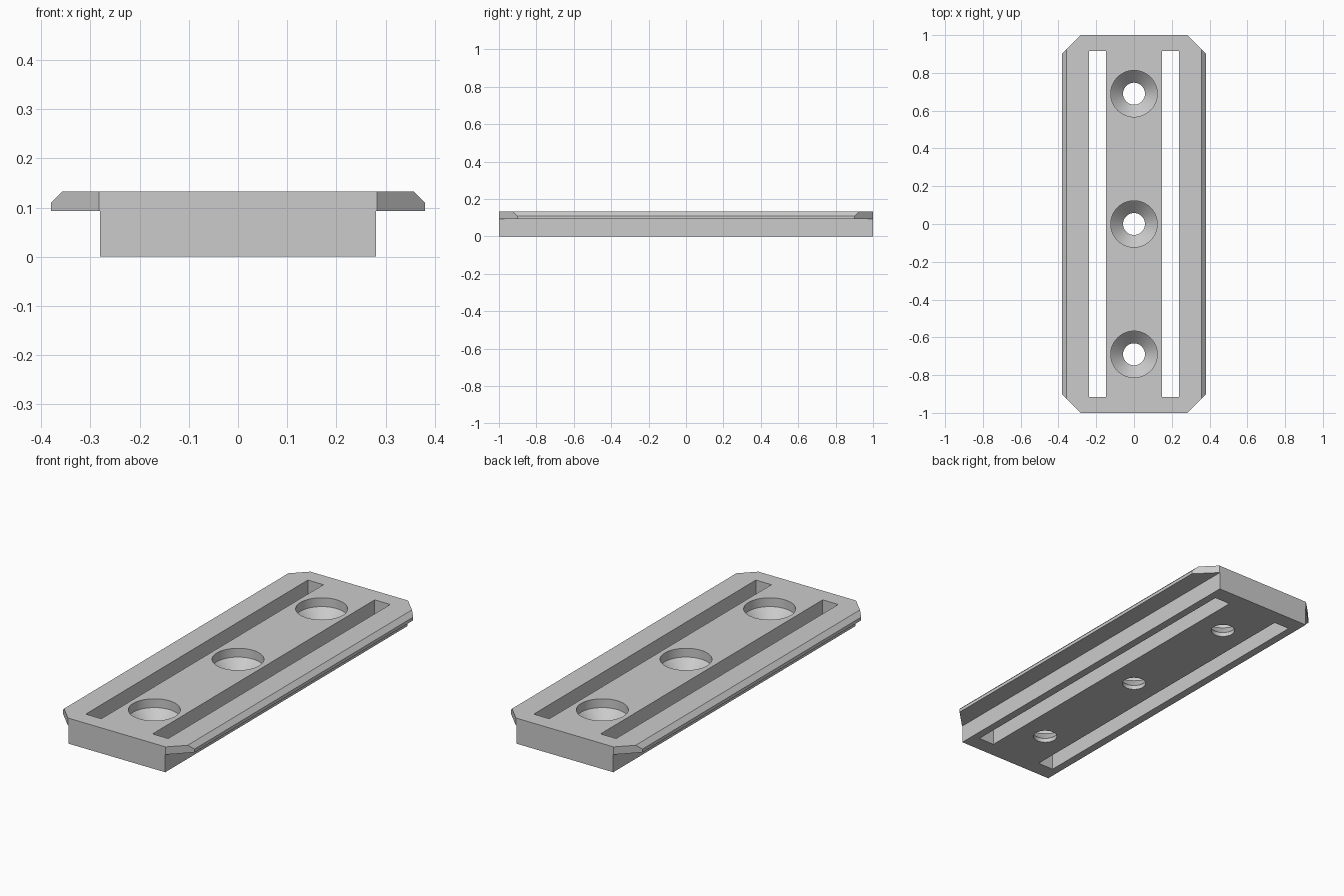
import bpy, bmesh, math
from mathutils import Vector

cube = bpy.data.objects.get("Cube")
if cube:
    bpy.data.objects.remove(cube, do_unlink=True)

TOP = 0.133

grey = bpy.data.materials.new("plain grey")
grey.use_nodes = True
grey.diffuse_color = (0.6, 0.6, 0.6, 1)
grey.node_tree.nodes["Principled BSDF"].inputs["Base Color"].default_value = (0.6, 0.6, 0.6, 1)


def make_object(name, bm):
    bmesh.ops.recalc_face_normals(bm, faces=bm.faces)
    mesh = bpy.data.meshes.new(name)
    bm.to_mesh(mesh)
    bm.free()
    mesh.materials.append(grey)
    obj = bpy.data.objects.new(name, mesh)
    bpy.context.collection.objects.link(obj)
    return obj


def clamp_plate():
    # T-shaped section with chamfered flanges, extruded along y
    half = [(0.28, 0), (0.28, 0.093), (0.38, 0.093), (0.38, 0.11), (0.357, TOP)]
    section = half + [(-x, z) for x, z in reversed(half)]
    bm = bmesh.new()
    face = bm.faces.new([bm.verts.new((x, -1, z)) for x, z in section])
    ext = bmesh.ops.extrude_face_region(bm, geom=[face])
    verts = [g for g in ext["geom"] if isinstance(g, bmesh.types.BMVert)]
    bmesh.ops.translate(bm, verts=verts, vec=(0, 2, 0))
    # Clip the four flange corners
    for sx in (-1, 1):
        for sy in (-1, 1):
            cut = bmesh.ops.bisect_plane(
                bm, geom=bm.verts[:] + bm.edges[:] + bm.faces[:],
                plane_co=Vector((0.282 * sx, sy, 0)), plane_no=Vector((sx, sy, 0)),
                clear_outer=True)
            edges = [g for g in cut["geom_cut"] if isinstance(g, bmesh.types.BMEdge)]
            bmesh.ops.holes_fill(bm, edges=edges)
    return make_object("clamp_plate", bm)


def slot_cutter(side):
    bm = bmesh.new()
    bmesh.ops.create_cube(bm, size=1)
    bmesh.ops.scale(bm, verts=bm.verts, vec=(0.09, 1.832, 0.4))
    bmesh.ops.translate(bm, verts=bm.verts, vec=(0.193 * side, 0, 0.07))
    return make_object("slot_cutter", bm)


def screw_hole_cutter(y):
    # Through hole, conical seat and wide counterbore
    profile = [(0, -0.1), (0.058, -0.1), (0.058, 0.022), (0.123, 0.087), (0.123, 0.3), (0, 0.3)]
    bm = bmesh.new()
    verts = [bm.verts.new((r, 0, z)) for r, z in profile]
    edges = [bm.edges.new(pair) for pair in zip(verts, verts[1:])]
    bmesh.ops.spin(bm, geom=verts + edges, cent=(0, 0, 0), axis=(0, 0, 1),
                   angle=math.tau, steps=64)
    bmesh.ops.remove_doubles(bm, verts=bm.verts, dist=0.0001)
    bmesh.ops.translate(bm, verts=bm.verts, vec=(0, y, 0))
    return make_object("screw_hole_cutter", bm)


plate = clamp_plate()
bpy.context.view_layer.objects.active = plate
plate.select_set(True)

# Cut the two long slots and three screw holes
cutters = [slot_cutter(s) for s in (-1, 1)] + [screw_hole_cutter(y) for y in (-0.69, 0, 0.69)]
for cutter in cutters:
    cutter.hide_render = True
    mod = plate.modifiers.new("cut", 'BOOLEAN')
    mod.operation = 'DIFFERENCE'
    mod.solver = 'EXACT'
    mod.object = cutter
    bpy.ops.object.modifier_apply(modifier=mod.name)
    bpy.data.objects.remove(cutter, do_unlink=True)

bpy.ops.object.shade_smooth_by_angle(angle=math.radians(25))
